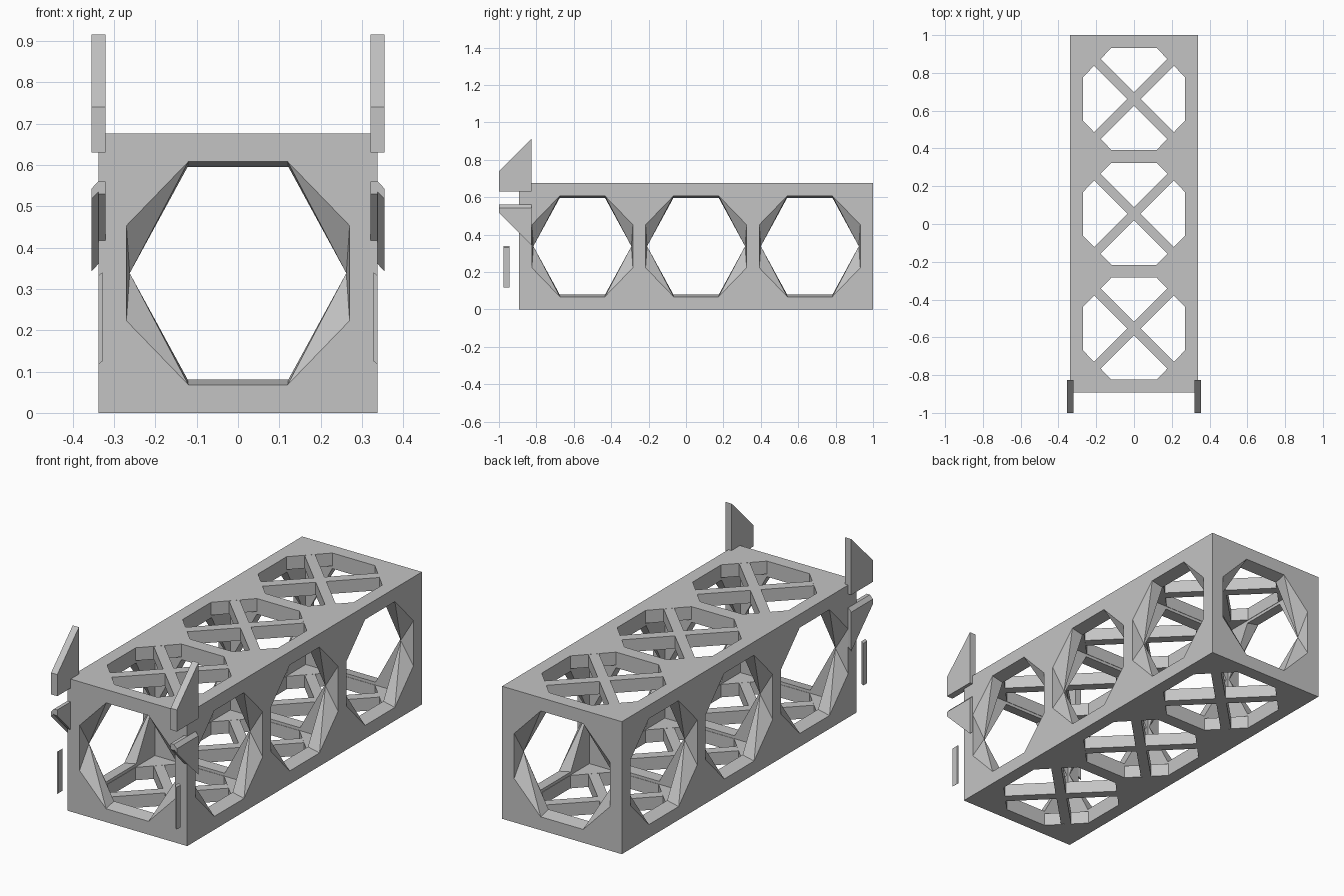
import bpy, bmesh, math
from mathutils import Matrix, Vector

cube = bpy.data.objects.get("Cube")
if cube:
    bpy.data.objects.remove(cube, do_unlink=True)

HALF = 0.338            # half width of a cubic cell
CAVITY = 0.272          # half width of the hollow inside it
WALL = HALF - CAVITY
PITCH = 0.608           # neighbouring cells share one wall
FRONT = -0.892
BACK = 1.0
CELLS = [FRONT + HALF + PITCH * i for i in range(3)]

grey = bpy.data.materials.new("plain_grey")
grey.use_nodes = True
grey.diffuse_color = (0.55, 0.55, 0.55, 1)
grey.node_tree.nodes["Principled BSDF"].inputs["Base Color"].default_value = grey.diffuse_color


def make_object(name, bm):
    bmesh.ops.remove_doubles(bm, verts=bm.verts, dist=1e-5)
    bmesh.ops.recalc_face_normals(bm, faces=bm.faces)
    mesh = bpy.data.meshes.new(name)
    bm.to_mesh(mesh)
    bm.free()
    mesh.materials.append(grey)
    obj = bpy.data.objects.new(name, mesh)
    bpy.context.scene.collection.objects.link(obj)
    return obj


def box(name, low, high, matrix=Matrix()):
    low, high = Vector(low), Vector(high)
    bm = bmesh.new()
    bmesh.ops.create_cube(bm, size=1)
    bm.transform(matrix @ Matrix.Translation((low + high) / 2)
                 @ Matrix.Diagonal((*(high - low), 1)))
    return make_object(name, bm)


def mirrored(points):
    """Complete an eight-point outline from its first quarter."""
    (a, b), (c, d) = points
    return [(a, -b), (a, b), (c, d), (-c, d), (-a, b), (-a, -b), (-c, -d), (c, -d)]


OCTAGON = mirrored([(0.27, 0.115), (0.12, 0.27)])
HEXAGON = mirrored([(0.262, 0), (0.122, 0.257)])


def loft(name, rings, matrix):
    """Skin a list of (outline, height) rings into a closed solid."""
    bm = bmesh.new()
    loops = [[bm.verts.new(matrix @ Vector((u, v, h))) for u, v in ring]
             for ring, h in rings]
    for top, low in zip(loops, loops[1:]):
        for i in range(8):
            j = (i + 1) % 8
            if i % 4 == 1:
                bm.faces.new((top[i], top[j], low[i]))
                bm.faces.new((top[j], low[j], low[i]))
            else:
                bm.faces.new((top[i], top[j], low[j]))
                bm.faces.new((top[i], low[j], low[i]))
    bm.faces.new(loops[0])
    bm.faces.new(loops[-1])
    return make_object(name, bm)


def wall_matrix(angle, x, y):
    return (Matrix.Translation((x, y, HALF)) @ Matrix.Rotation(angle, 4, "Z")
            @ Matrix.Rotation(math.pi / 2, 4, "X"))


# Window shape: octagon outside, narrowing to a hexagon inside
WINDOW = [(OCTAGON, 0.05), (OCTAGON, 0), (HEXAGON, -WALL), (HEXAGON, -WALL - 0.03)]
PASSAGE = [(HEXAGON, 0.03), (HEXAGON, -WALL - 0.03)]
SHAFT = [(OCTAGON, 0.5), (OCTAGON, -0.5)]

# Frame body, hollowed out cell by cell
frame = box("truss_frame", (-HALF, FRONT, 0), (HALF, BACK, 2 * HALF))
cutters = []
for y in CELLS:
    cutters.append(box("cavity", (-CAVITY, y - CAVITY, WALL),
                       (CAVITY, y + CAVITY, HALF + CAVITY)))
    cutters.append(loft("shaft", SHAFT, Matrix.Translation((0, y, HALF))))
    for side in (1, -1):
        cutters.append(loft("side_window", WINDOW,
                            wall_matrix(side * math.pi / 2, side * HALF, y)))
cutters.append(loft("front_window", WINDOW, wall_matrix(0, 0, FRONT)))
cutters.append(loft("back_window", WINDOW, wall_matrix(math.pi, 0, BACK)))
for y in CELLS[1:]:
    cutters.append(loft("passage", PASSAGE, wall_matrix(0, 0, y - HALF)))

for cutter in cutters:
    cutter.hide_render = True
    mod = frame.modifiers.new("cut", "BOOLEAN")
    mod.operation = "DIFFERENCE"
    mod.solver = "EXACT"
    mod.object = cutter
bpy.context.view_layer.update()
graph = bpy.context.evaluated_depsgraph_get()
result = bpy.data.meshes.new_from_object(frame.evaluated_get(graph))
frame.modifiers.clear()
frame.data = result
for cutter in cutters:
    bpy.data.objects.remove(cutter, do_unlink=True)

# Crossed braces in the top and bottom openings
for y in CELLS:
    for level, z in (("bottom", 0), ("top", 2 * HALF - WALL)):
        for turn in (1, -1):
            box(level + "_brace", (-0.285, -0.025, 0.0005), (0.285, 0.025, WALL - 0.0005),
                Matrix.Translation((0, y, z)) @ Matrix.Rotation(turn * math.pi / 4, 4, "Z"))


def plate(name, profile, inner, outer, side, chamfer=0):
    """Upright plate with a (y, z) profile, between two x positions."""
    bm = bmesh.new()
    a = [bm.verts.new((side * inner, y, z)) for y, z in profile]
    b = [bm.verts.new((side * outer, y, z - chamfer)) for y, z in profile]
    bm.faces.new(a)
    bm.faces.new(b)
    for i in range(len(a)):
        j = (i + 1) % len(a)
        bm.faces.new((a[i], a[j], b[j], b[i]))
    return make_object(name, bm)


# Fins, brackets and slats beside the front opening
FIN = [(-1, 0.63), (-1, 0.74), (-0.825, 0.915), (-0.825, 0.63)]
BRACKET_IN = [(-1, 0.56), (-0.825, 0.56), (-0.825, 0.405), (-0.88, 0.405), (-1, 0.53)]
BRACKET_OUT = [(-1, 0.56), (-0.825, 0.56), (-0.825, 0.36), (-1, 0.535)]
SLAT = [(-0.977, 0.125), (-0.977, 0.34), (-0.945, 0.34), (-0.945, 0.125)]
for name, side in (("left", 1), ("right", -1)):
    plate(name + "_fin", FIN, 0.32, 0.355, side)
    plate(name + "_bracket_inner", BRACKET_IN, 0.32, 0.338, side)
    plate(name + "_bracket_outer", BRACKET_OUT, 0.338, 0.355, side, 0.018)
    plate(name + "_slat", SLAT, 0.328, 0.338, side, 0.008)
